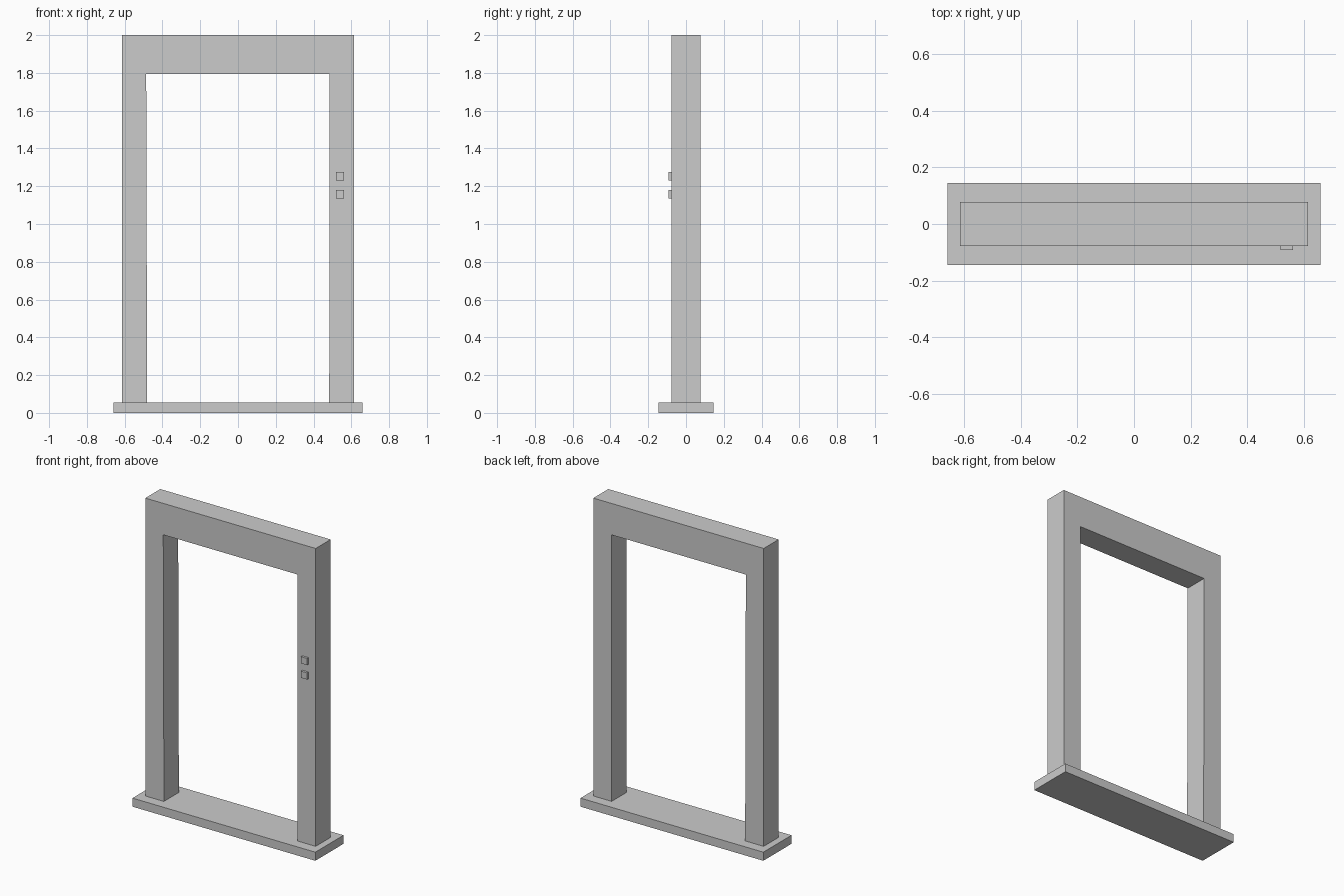
import bpy
import bmesh

if "Cube" in bpy.data.objects:
    bpy.data.objects.remove(bpy.data.objects["Cube"])


def extrude_profile(name, pts, y0, y1):
    """Extrude an x/z outline from y0 back to y1."""
    bm = bmesh.new()
    face = bm.faces.new([bm.verts.new((x, y0, z)) for x, z in pts])
    res = bmesh.ops.extrude_face_region(bm, geom=[face])
    verts = [g for g in res["geom"] if isinstance(g, bmesh.types.BMVert)]
    bmesh.ops.translate(bm, verts=verts, vec=(0, y1 - y0, 0))
    bmesh.ops.recalc_face_normals(bm, faces=bm.faces)
    mesh = bpy.data.meshes.new(name)
    bm.to_mesh(mesh)
    bm.free()
    obj = bpy.data.objects.new(name, mesh)
    bpy.context.collection.objects.link(obj)
    return obj


def rect(x0, x1, z0, z1):
    return [(x0, z0), (x1, z0), (x1, z1), (x0, z1)]


BASE_TOP = 0.056
FRAME_Y = 0.077

# Threshold slab
extrude_profile("threshold", rect(-0.66, 0.66, 0, BASE_TOP), -0.145, 0.145)

# Door frame: two posts and a deep header in one arch outline
arch = [(-0.615, BASE_TOP), (-0.615, 2.0), (0.615, 2.0), (0.615, BASE_TOP),
        (0.483, BASE_TOP), (0.484, 1.795), (-0.486, 1.795), (-0.481, BASE_TOP)]
extrude_profile("door_frame", arch, -FRAME_Y, FRAME_Y)

# Two push buttons on the right post
for name, z in (("lower_button", 1.158), ("upper_button", 1.252)):
    extrude_profile(name, rect(0.518, 0.562, z - 0.022, z + 0.022),
                    -0.092, -FRAME_Y)
